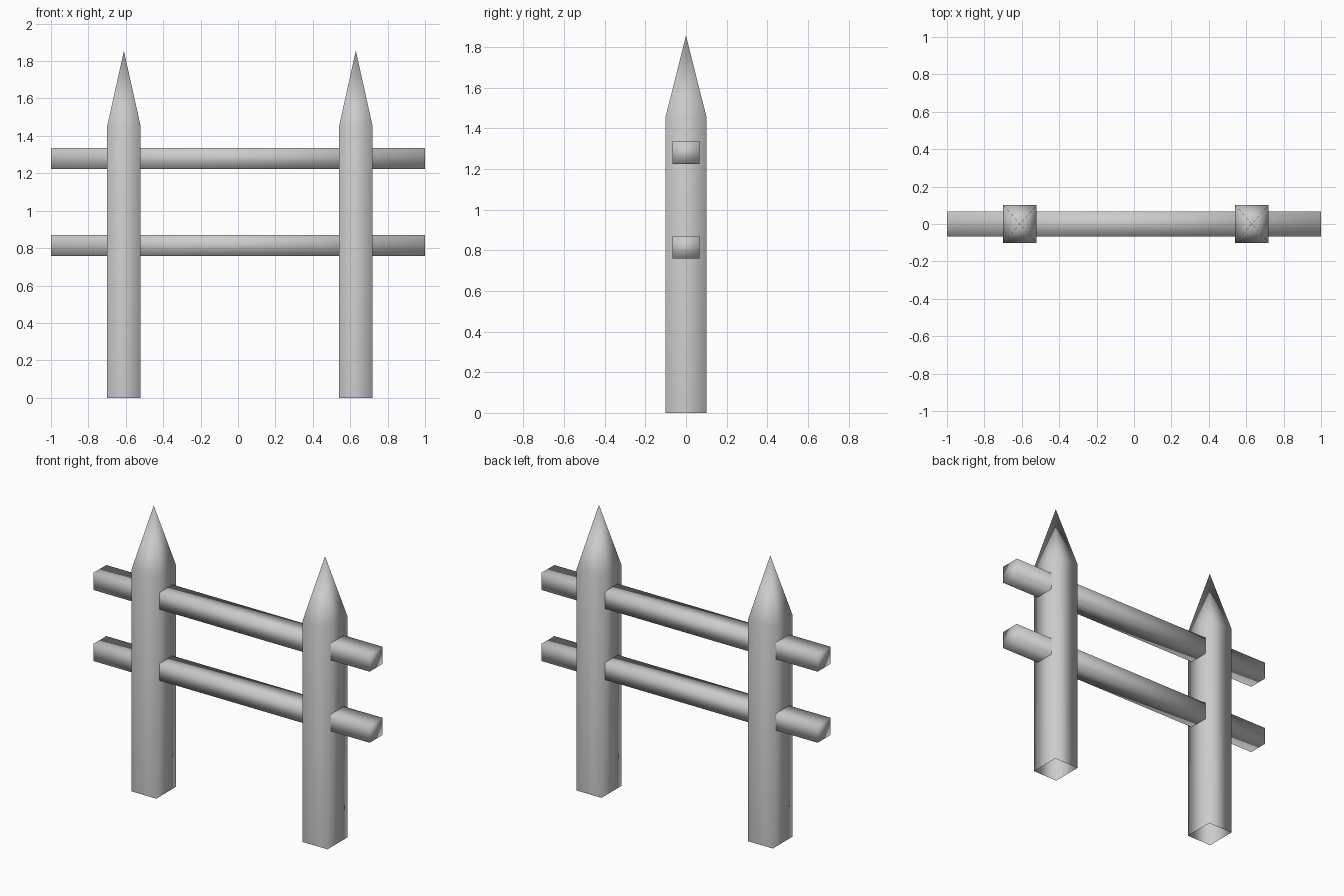
import bpy
import bmesh
from mathutils import Matrix, Vector

cube = bpy.data.objects.get("Cube")
if cube:
    bpy.data.objects.remove(cube, do_unlink=True)

# Single plain material
grey = bpy.data.materials.new("weathered_grey")
grey.use_nodes = True
colour = (0.6, 0.6, 0.6, 1)
grey.diffuse_color = colour
grey.node_tree.nodes["Principled BSDF"].inputs["Base Color"].default_value = colour


def box(bm, centre, size):
    bmesh.ops.create_cube(bm, size=1, matrix=Matrix.Translation(centre) @ Matrix.Diagonal((*size, 1)))


def finish(bm, name):
    # Soft shading runs across every edge
    for face in bm.faces:
        face.smooth = True
    mesh = bpy.data.meshes.new(name)
    bm.to_mesh(mesh)
    bm.free()
    mesh.materials.append(grey)
    obj = bpy.data.objects.new(name, mesh)
    bpy.context.collection.objects.link(obj)


def post(name, x, shoulder=1.45, tip=1.855):
    bm = bmesh.new()
    box(bm, (x, 0, shoulder / 2), (0.18, 0.204, shoulder))
    bm.faces.ensure_lookup_table()
    top = max(bm.faces, key=lambda f: f.calc_center_median().z)
    bottom = min(bm.faces, key=lambda f: f.calc_center_median().z)
    # Pointed top and open foot
    apex = bmesh.ops.poke(bm, faces=[top])["verts"][0]
    apex.co = Vector((x, 0, tip))
    bmesh.ops.delete(bm, geom=[bottom], context="FACES_ONLY")
    finish(bm, name)


def rail(name, z):
    bm = bmesh.new()
    box(bm, (0, 0, z), (2, 0.134, 0.112))
    finish(bm, name)


# Two pointed posts
post("right_post", -0.61)
post("left_post", 0.63)

# Two cross rails
rail("lower_rail", 0.815)
rail("upper_rail", 1.28)
